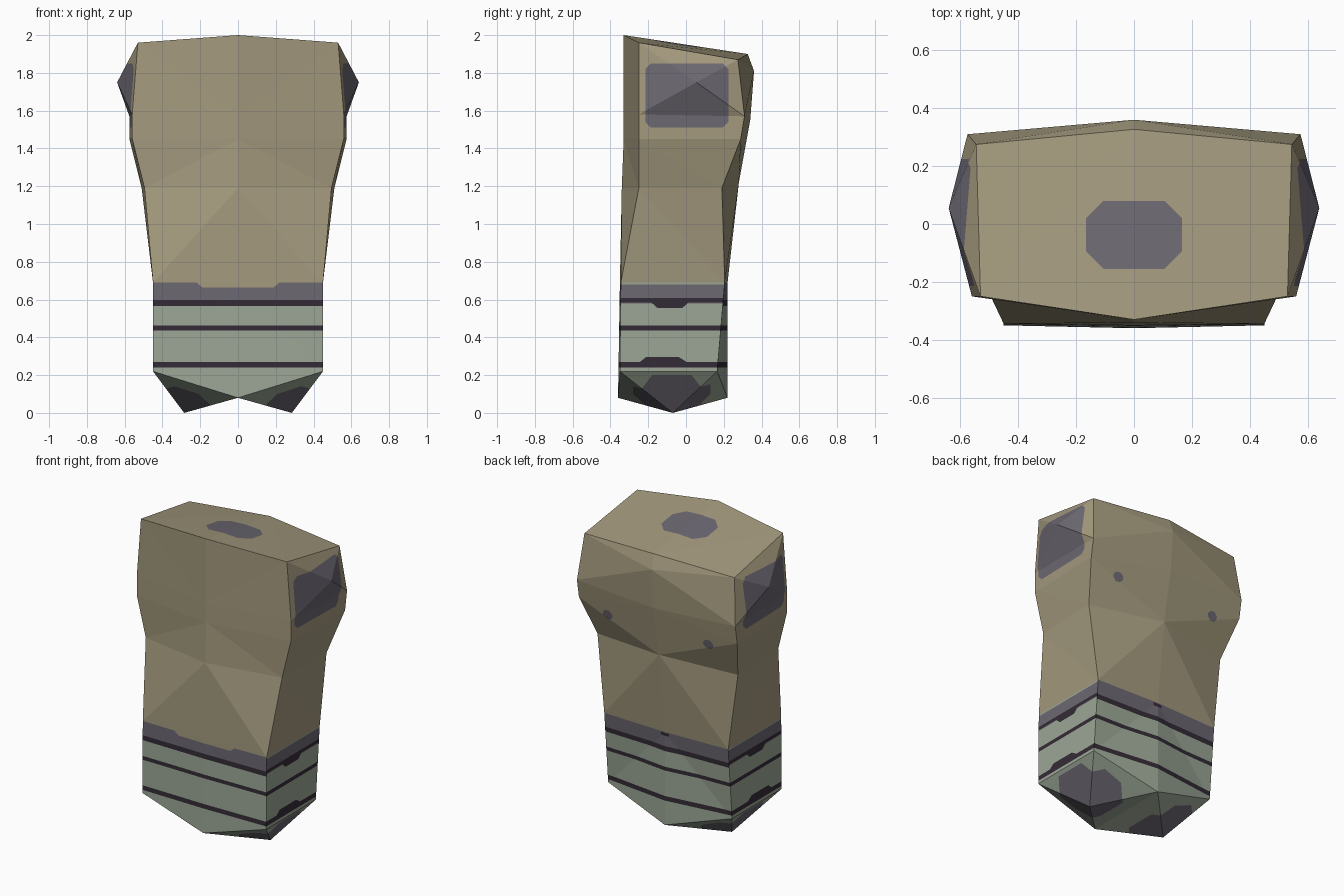
import bpy, bmesh
from mathutils import Vector

if "Cube" in bpy.data.objects:
    bpy.data.objects.remove(bpy.data.objects["Cube"])


def srgb(r, g, b):
    def lin(c):
        c /= 255
        return c / 12.92 if c <= 0.04045 else ((c + 0.055) / 1.055) ** 2.4
    return (lin(r), lin(g), lin(b), 1)


mesh = bpy.data.meshes.new("torso")
torso = bpy.data.objects.new("torso", mesh)
bpy.context.collection.objects.link(torso)
for name, col in (("tan", srgb(163, 153, 125)), ("pale green", srgb(155, 166, 149)),
                  ("slate grey", srgb(108, 104, 114)), ("dark plum", srgb(52, 43, 54))):
    m = bpy.data.materials.new(name)
    m.diffuse_color = col
    m.use_nodes = True
    m.node_tree.nodes["Principled BSDF"].inputs["Base Color"].default_value = m.diffuse_color
    mesh.materials.append(m)
TAN, GREEN, GREY, DARK = range(4)

# Half cross-sections: front centre, front corner, back corner, back centre
RINGS = [
    [(0, -.36, .08), (.45, -.35, .22), (.45, .165, .22), (0, .22, .08)],
    [(0, -.35, .69), (.45, -.345, .69), (.45, .205, .69), (0, .22, .69)],
    [(0, -.34, 1.19), (.495, -.25, 1.19), (.51, .19, 1.19), (0, .28, 1.22)],
    [(0, -.33, 1.45), (.56, -.25, 1.45), (.575, .29, 1.45), (0, .34, 1.55)],
    [(0, -.33, 1.58), (.56, -.25, 1.58), (.575, .31, 1.57), (0, .36, 1.81)],
    [(0, -.33, 2.0), (.53, -.25, 1.96), (.545, .275, 1.87), (0, .327, 1.90)],
]
bm = bmesh.new()
for s in (1, -1):
    def v(p):
        return bm.verts.new((p[0] * s, p[1], p[2]))

    def face(*vs):
        bm.faces.new(vs if s > 0 else vs[::-1])

    R = [[v(p) for p in ring] for ring in RINGS]
    shoulder = v((.64, .055, 1.75))
    hip = v((.285, -.07, 0))
    for i in range(5):
        for j in range(3):
            q = (R[i][j], R[i][j + 1], R[i + 1][j + 1], R[i + 1][j])
            if i == 4 and j == 1:          # shoulder peak
                for k in range(4):
                    face(q[k], q[(k + 1) % 4], shoulder)
            else:
                face(*q)
    for k in range(4):                     # hip peak
        face(R[0][(k + 1) % 4], R[0][k], hip)
    face(*R[5])                            # top
bmesh.ops.remove_doubles(bm, verts=bm.verts, dist=1e-4)
bmesh.ops.triangulate(bm, faces=bm.faces)
bmesh.ops.recalc_face_normals(bm, faces=bm.faces)
for f in bm.faces:
    f.material_index = GREEN if f.calc_center_median().z < .69 else TAN


def paint(a, b, poly, mat, keep):
    """Cut a convex outline (on axes a, b) into the kept faces and colour it."""
    ca, cb = (sum(p[i] for p in poly) / len(poly) for i in (0, 1))
    planes = []
    for (x0, y0), (x1, y1) in zip(poly, poly[1:] + poly[:1]):
        co, no = Vector((0, 0, 0)), Vector((0, 0, 0))
        co[a], co[b], no[a], no[b] = x0, y0, y1 - y0, x0 - x1
        mid = Vector((0, 0, 0))
        mid[a], mid[b] = ca, cb
        if (mid - co).dot(no) > 0:
            no = -no
        planes.append((co, no.normalized()))

    def kept():
        bm.normal_update()
        return [f for f in bm.faces if keep(f.normal, f.calc_center_median())]

    for co, no in planes:
        fs = kept()
        geom = fs + list({e for f in fs for e in f.edges}) + list({w for f in fs for w in f.verts})
        bmesh.ops.bisect_plane(bm, geom=geom, plane_co=co, plane_no=no, dist=1e-5)
    for f in kept():
        c = f.calc_center_median()
        if all((c - co).dot(no) < 1e-6 for co, no in planes):
            f.material_index = mat


def rect(x0, x1, y0, y1, c=0.0):
    if not c:
        return [(x0, y0), (x1, y0), (x1, y1), (x0, y1)]
    return [(x0 + c, y0), (x1 - c, y0), (x1, y0 + c), (x1, y1 - c),
            (x1 - c, y1), (x0 + c, y1), (x0, y1 - c), (x0, y0 + c)]


def front(n, c):
    return n.y < -.7 and c.z < .69


def side(n, c):
    return abs(n.x) > .8 and .2 < c.z < .69


def back(n, c):
    return n.y > .7 and c.z < .69


# Waist bands
for keep, ax, top, rise in ((front, 0, .70, 0), (side, 1, .68, .01), (back, 0, .70, 0)):
    paint(ax, 2, rect(-1, 1, .58, top), GREY, keep)
    for z0, z1 in ((.565 + rise * 2, .597 + rise), (.437, .462), (.24, .27)):
        paint(ax, 2, rect(-1, 1, z0, z1), DARK, keep)
paint(0, 2, [(-.23, .70), (-.19, .665), (.19, .665), (.23, .70)], TAN, front)
paint(1, 2, [(-.19, .59), (-.15, .555), (-.02, .555), (.02, .59)], DARK, side)
paint(1, 2, [(-.25, .265), (-.21, .297), (-.04, .297), (.01, .265)], DARK, side)
paint(0, 2, rect(-.03, .03, .665, .685), DARK, back)

# Shoulder, neck, hip and back patches
paint(1, 2, rect(-.215, .225, 1.51, 1.85, .03), GREY,
      lambda n, c: abs(n.x) > .7 and c.z > 1.45)
paint(0, 1, rect(-.165, .165, -.155, .08, .06), GREY,
      lambda n, c: n.z > .8 and c.z > 1.8)
for s in (1, -1):
    paint(0, 1, [(x * s, y) for x, y in rect(.11, .435, -.28, .13, .1)], GREY,
          lambda n, c: n.z < -.2 and c.z < .22 and c.x * s > 0)
    paint(0, 2, [(x * s, z) for x, z in rect(.33, .40, 1.36, 1.42, .02)], GREY,
          lambda n, c: n.y > .6 and 1.19 < c.z < 1.56 and c.x * s > 0)

bm.to_mesh(mesh)
bm.free()
